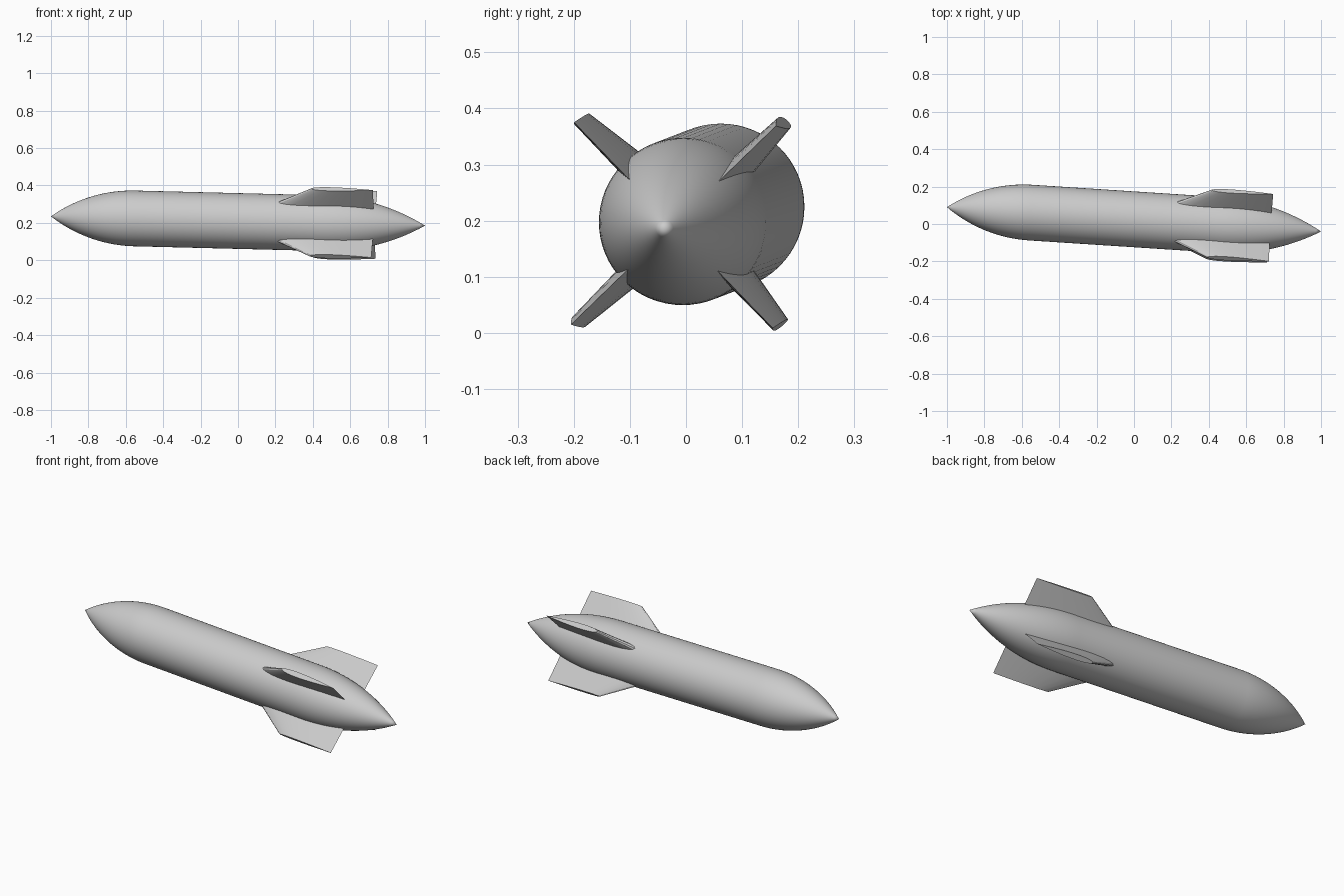
import bpy, bmesh, math
from mathutils import Vector, Matrix

cube = bpy.data.objects.get("Cube")
if cube:
    bpy.data.objects.remove(cube, do_unlink=True)

# Material
grey = bpy.data.materials.new("light grey metal")
grey.use_nodes = True
grey.diffuse_color = (0.6, 0.6, 0.6, 1)
grey.node_tree.nodes["Principled BSDF"].inputs["Base Color"].default_value = (0.6, 0.6, 0.6, 1)

# Long axis, tilted slightly from x
nose, tail = Vector((-1, 0.09, 0.235)), Vector((1, -0.04, 0.185))
frame = Matrix.Translation((nose + tail) / 2) @ (tail - nose).to_track_quat('X', 'Z').to_matrix().to_4x4()
HALF = (tail - nose).length / 2
RADIUS = 0.149
NOSE_LENGTH, TAIL_LENGTH = 0.45, 0.55


def finish(bm, name, angle):
    bmesh.ops.recalc_face_normals(bm, faces=bm.faces)
    mesh = bpy.data.meshes.new(name)
    bm.to_mesh(mesh)
    bm.free()
    mesh.materials.append(grey)
    obj = bpy.data.objects.new(name, mesh)
    bpy.context.collection.objects.link(obj)
    obj.matrix_world = frame
    bpy.ops.object.select_all(action='DESELECT')
    obj.select_set(True)
    bpy.context.view_layer.objects.active = obj
    bpy.ops.object.shade_smooth_by_angle(angle=math.radians(angle))
    return obj


def ogive(length, steps=20):
    """Distance from the tip and radius, from tip to full width."""
    rho = (RADIUS ** 2 + length ** 2) / (2 * RADIUS)
    for i in range(steps + 1):
        d = length * i / steps
        yield d, max(0, math.sqrt(rho ** 2 - (length - d) ** 2) + RADIUS - rho)


# Body: ogive nose, straight tube, ogive tail, spun round the axis
profile = [(-HALF + d, r) for d, r in ogive(NOSE_LENGTH)]
profile += [(HALF - d, r) for d, r in reversed(list(ogive(TAIL_LENGTH)))]
bm = bmesh.new()
verts = [bm.verts.new((x, 0, r)) for x, r in profile]
edges = [bm.edges.new(pair) for pair in zip(verts, verts[1:])]
bmesh.ops.spin(bm, geom=verts + edges, cent=(0, 0, 0), axis=(1, 0, 0),
               angle=math.tau, steps=64, use_duplicate=False)
bmesh.ops.remove_doubles(bm, verts=bm.verts, dist=0.0002)
finish(bm, "body", 40)


# Fins: swept airfoil sections, sharp at the trailing edge
TRAILING = 0.73
THICKNESS = 0.085


def section(lead, span, steps=12):
    chord = TRAILING - lead
    upper = []
    for i in range(steps + 1):
        t = (1 - math.cos(math.pi * i / steps)) / 2
        h = 5 * THICKNESS * (0.2969 * math.sqrt(t) - 0.126 * t - 0.3516 * t ** 2
                             + 0.2843 * t ** 3 - 0.1036 * t ** 4)
        upper.append((lead + chord * t, h * chord if 0 < i < steps else 0))
    lower = [(x, -h) for x, h in upper[-2:0:-1]]
    return [Vector((x, h, span)) for x, h in upper + lower]


def add_fin(name, angle):
    bm = bmesh.new()
    turn = Matrix.Rotation(angle, 3, 'X')
    root, tip = [[bm.verts.new(turn @ p) for p in section(lead, span)]
                 for lead, span in ((0.14, 0.1), (0.4, 0.255))]
    n = len(root)
    for i in range(n):
        j = (i + 1) % n
        bm.faces.new((root[i], root[j], tip[j], tip[i]))
    bm.faces.new(root)
    bm.faces.new(tip)
    finish(bm, name, 30)


for k, name in enumerate(("upper_front_fin", "lower_front_fin", "lower_back_fin", "upper_back_fin")):
    add_fin(name, math.radians(44 + 90 * k))
